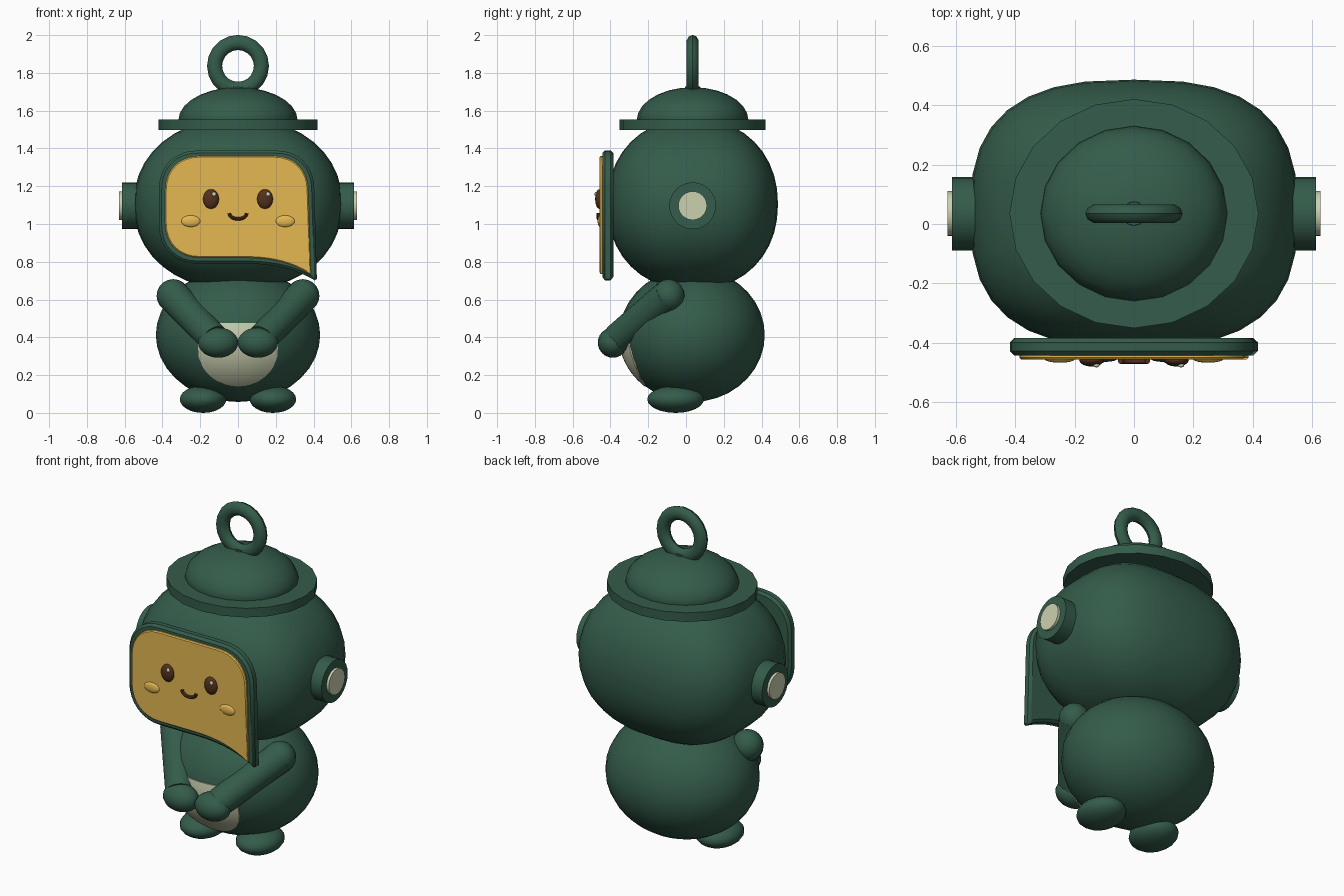
import bpy, bmesh, math
from mathutils import Vector, Matrix

if "Cube" in bpy.data.objects:
    bpy.data.objects.remove(bpy.data.objects["Cube"])


def material(name, rgb):
    m = bpy.data.materials.new(name)
    m.diffuse_color = (*rgb, 1)
    m.use_nodes = True
    m.node_tree.nodes["Principled BSDF"].inputs["Base Color"].default_value = m.diffuse_color
    return m


GREEN = material("deep green", (0.034, 0.107, 0.069))
YELLOW = material("warm yellow", (0.78, 0.48, 0.085))
CREAM = material("pale cream", (0.60, 0.63, 0.43))
BROWN = material("dark brown", (0.085, 0.031, 0.012))


def finish(name, bm, mat, angle=40):
    bmesh.ops.recalc_face_normals(bm, faces=bm.faces)
    me = bpy.data.meshes.new(name)
    bm.to_mesh(me)
    bm.free()
    me.materials.append(mat)
    ob = bpy.data.objects.new(name, me)
    bpy.context.collection.objects.link(ob)
    bpy.ops.object.select_all(action='DESELECT')
    ob.select_set(True)
    bpy.context.view_layer.objects.active = ob
    bpy.ops.object.shade_smooth_by_angle(angle=math.radians(angle))
    return ob


def power(v, e):
    return math.copysign(abs(v) ** e, v)


def ellipsoid(name, loc, r, mat, u=24, v=14, n_flat=2, n_up=2, cut=None):
    """Ellipsoid; exponents above 2 square it off, cut flattens its underside."""
    bm = bmesh.new()
    bmesh.ops.create_uvsphere(bm, u_segments=u, v_segments=v, radius=1)
    for p in bm.verts:
        h = math.hypot(p.co.x, p.co.y)
        if h > 1e-5:
            w = h ** (2 / n_up)
            p.co.x = w * power(p.co.x / h, 2 / n_flat)
            p.co.y = w * power(p.co.y / h, 2 / n_flat)
        p.co.z = power(p.co.z, 2 / n_up)
        p.co = Vector(loc) + Vector(a * b for a, b in zip(p.co, r))
    if cut is not None:
        for p in bm.verts:
            p.co.z = max(p.co.z, cut)
    return finish(name, bm, mat)


def cone(name, a, b, ra, rb, mat, sides=20, squash=1):
    a, b = Vector(a), Vector(b)
    rot = (b - a).to_track_quat('Z', 'Y').to_matrix().to_4x4()
    bm = bmesh.new()
    bmesh.ops.create_cone(bm, cap_ends=True, segments=sides, radius1=ra, radius2=rb,
                          depth=(b - a).length,
                          matrix=Matrix.Translation((a + b) / 2) @ rot @ Matrix.Diagonal((1, squash, 1, 1)))
    return finish(name, bm, mat)


def tube(name, path, radius, closed, mat, squash=1, sides=10):
    """Tube along a path in the xz plane, squashed in depth."""
    bm = bmesh.new()
    n, rings = len(path), []
    for i, p in enumerate(path):
        nxt = path[(i + 1) % n] if closed else path[min(i + 1, n - 1)]
        t = (nxt - path[i - 1 if closed else max(i - 1, 0)]).normalized()
        side = Vector((t.z, 0, -t.x))
        rings.append([bm.verts.new(p + side * radius * math.cos(k * math.tau / sides)
                                   + Vector((0, squash * radius * math.sin(k * math.tau / sides), 0)))
                      for k in range(sides)])
    for i in range(n if closed else n - 1):
        r, s = rings[i], rings[(i + 1) % n]
        for k in range(sides):
            bm.faces.new((r[k], r[(k + 1) % sides], s[(k + 1) % sides], s[k]))
    if not closed:
        bm.faces.new(rings[0])
        bm.faces.new(rings[-1])
    return finish(name, bm, mat)


def visor_outline(hw, top, bottom, tail, rad):
    """Rounded screen outline whose lower right corner runs out into a tail."""
    pts = []
    corners = [(hw - 0.014 - rad, top - rad, 0), (-hw + rad, top - rad, 90), (-hw + rad, bottom + rad, 180)]
    for cx, cz, start in corners:
        for i in range(9):
            a = math.radians(start + i * 90 / 8)
            pts.append((cx + rad * power(math.cos(a), 0.92), cz + rad * power(math.sin(a), 0.92)))
    for i in range(11):
        t = i / 10
        pts.append((t * hw, bottom - (bottom - tail) * t ** 2.7))
    return pts


def plate(name, pts, back, front, bevel, mat):
    """Closed slab from an outline, with a small bevel on its rims."""
    bm = bmesh.new()
    a = [bm.verts.new((x, back, z)) for x, z in pts]
    b = [bm.verts.new((x, front, z)) for x, z in pts]
    bm.faces.new(a)
    bm.faces.new(b)
    for i in range(len(pts)):
        j = (i + 1) % len(pts)
        bm.faces.new((a[i], a[j], b[j], b[i]))
    ob = finish(name, bm, mat, 30)
    mod = ob.modifiers.new("edge bevel", 'BEVEL')
    mod.width, mod.segments, mod.limit_method = bevel, 1, 'ANGLE'
    mod.angle_limit = math.radians(60)
    return ob


CY = 0.035

# head: rounded box-like ball, its front sunk into the visor frame
ellipsoid("head", (0, CY, 1.105), (0.552, 0.452, 0.455), GREEN, 32, 20, 2.7, 2.15)

# body
BC, BR = Vector((0, 0.032, 0.412)), Vector((0.435, 0.385, 0.354))
ellipsoid("body", BC, BR, GREEN, 28, 18)

# belly patch: thin shell hugging the body, flat on top and round below
bm = bmesh.new()
N, M = 14, 14
grid = []
for j in range(M + 1):
    z = 0.475 - 0.335 * math.sin(j / M * math.pi / 2)
    w = 0.212 * math.sqrt(max(0.0004, 1 - (max(0, 0.335 - z) / 0.195) ** 2))
    row = []
    for i in range(N + 1):
        x = w * (2 * i / N - 1)
        q = 1 - (x / BR.x) ** 2 - ((z - BC.z) / BR.z) ** 2
        row.append(bm.verts.new((x, BC.y - BR.y * math.sqrt(q) - 0.004, z)))
    grid.append(row)
for j in range(M):
    for i in range(N):
        bm.faces.new((grid[j][i], grid[j + 1][i], grid[j + 1][i + 1], grid[j][i + 1]))
edge = bmesh.ops.extrude_face_region(bm, geom=bm.faces[:])['geom']
bmesh.ops.translate(bm, vec=(0, 0.009, 0), verts=[g for g in edge if isinstance(g, bmesh.types.BMVert)])
finish("belly_patch", bm, CREAM)

# limbs and ear caps on both sides
for s, side in ((-1, "left"), (1, "right")):
    shoulder, wrist = (s * 0.343, -0.092, 0.62), (s * 0.128, -0.365, 0.392)
    ellipsoid(side + "_shoulder", shoulder, (0.088, 0.085, 0.088), GREEN, 16, 10)
    cone(side + "_arm", shoulder, wrist, 0.088, 0.08, GREEN, 16)
    ellipsoid(side + "_hand", (s * 0.105, -0.387, 0.372), (0.108, 0.08, 0.08), GREEN, 18, 12)
    ellipsoid(side + "_foot", (s * 0.185, -0.055, 0.072), (0.125, 0.15, 0.072), GREEN, 18, 12)
    cone(side + "_ear_cap", (s * 0.50, CY, 1.097), (s * 0.614, CY, 1.097), 0.124, 0.124, GREEN, 24)
    cone(side + "_ear_disc", (s * 0.60, CY, 1.097), (s * 0.629, CY, 1.097), 0.076, 0.076, CREAM, 24)

# hat: brim, dome, and loop on a short stem
cone("hat_brim", (0, CY, 1.498), (0, CY, 1.552), 0.42, 0.42, GREEN, 20, 0.92)
ellipsoid("hat_dome", (0, CY, 1.548), (0.316, 0.296, 0.176), GREEN, 20, 14, cut=1.53)
cone("loop_stem", (0, CY, 1.69), (0, CY, 1.729), 0.045, 0.04, GREEN, 12)
loop = [Vector((0.124 * math.cos(i * math.tau / 20), CY, 1.837 + 0.124 * math.sin(i * math.tau / 20)))
        for i in range(20)]
tube("hat_loop", loop, 0.04, True, GREEN, 0.82)

# visor frame and screen
plate("visor_frame", visor_outline(0.418, 1.389, 0.79, 0.695, 0.205), -0.385, -0.443, 0.014, GREEN)
plate("visor_screen", visor_outline(0.386, 1.36, 0.822, 0.732, 0.185), -0.435, -0.457, 0.006, YELLOW)

# face details
for s, side in ((-1, "left"), (1, "right")):
    ellipsoid(side + "_eye", (s * 0.143, -0.459, 1.132), (0.042, 0.022, 0.052), BROWN, 16, 10)
    ellipsoid(side + "_eye_glint", (s * 0.143 + 0.016, -0.477, 1.158), (0.011, 0.007, 0.012), CREAM, 10, 6)
    ellipsoid(side + "_cheek", (s * 0.25, -0.455, 1.015), (0.052, 0.013, 0.031), YELLOW, 16, 10)
smile = [Vector((0.046 * math.cos(a), -0.46, 1.057 + 0.03 * math.sin(a)))
         for a in (math.pi + i * math.pi / 12 for i in range(13))]
tube("mouth", smile, 0.009, False, BROWN, 1.4, 8)
